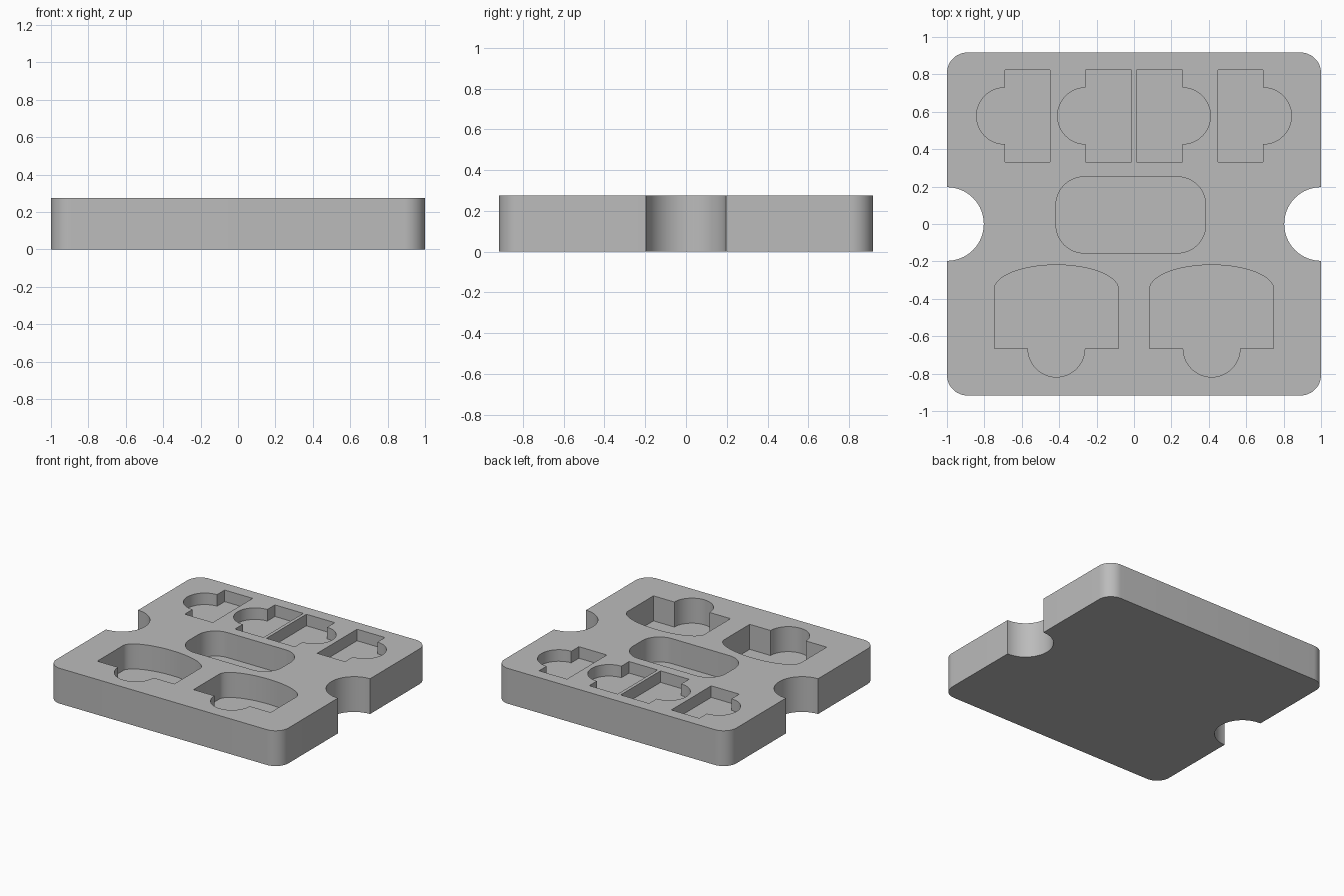
import bpy
import bmesh
from math import cos, sin, radians

cube = bpy.data.objects.get("Cube")
if cube:
    bpy.data.objects.remove(cube, do_unlink=True)

HEIGHT = 0.275
HALF_DEPTH = 0.917
SHALLOW, DEEP = 0.09, 0.195

grey = bpy.data.materials.new("plain grey")
grey.use_nodes = True
colour = (0.5, 0.5, 0.5, 1)
grey.diffuse_color = colour
grey.node_tree.nodes["Principled BSDF"].inputs["Base Color"].default_value = colour


def arc(cx, cy, rx, ry, start, end, steps=24):
    """Points along an elliptical arc, angles in degrees."""
    angles = [radians(start + (end - start) * i / steps) for i in range(steps + 1)]
    return [(cx + rx * cos(a), cy + ry * sin(a)) for a in angles]


def rounded_box(x0, x1, y0, y1, r):
    corners = [(x1 - r, y1 - r, 0), (x0 + r, y1 - r, 90),
               (x0 + r, y0 + r, 180), (x1 - r, y0 + r, 270)]
    return [p for cx, cy, a in corners for p in arc(cx, cy, r, r, a, a + 90, 12)]


def add_prism(bm, outline, z0, z1):
    """Extrude a closed outline between two heights."""
    face = bm.faces.new([bm.verts.new((x, y, z0)) for x, y in outline])
    grown = bmesh.ops.extrude_face_region(bm, geom=[face])["geom"]
    verts = [g for g in grown if isinstance(g, bmesh.types.BMVert)]
    bmesh.ops.translate(bm, verts=verts, vec=(0, 0, z1 - z0))


def finish(bm, name):
    bmesh.ops.recalc_face_normals(bm, faces=bm.faces)
    mesh = bpy.data.meshes.new(name)
    bm.to_mesh(mesh)
    bm.free()
    mesh.materials.append(grey)
    obj = bpy.data.objects.new(name, mesh)
    bpy.context.collection.objects.link(obj)
    return obj


# Tray block with rounded corners and a round finger grip in each side
half = (arc(1, 0, 0.197, 0.197, 270, 90, 32)
        + arc(0.89, HALF_DEPTH - 0.11, 0.11, 0.11, 0, 90, 12))
quarter_start = arc(0.89, 0.11 - HALF_DEPTH, 0.11, 0.11, 270, 360, 12)
right_side = quarter_start + half
left_side = [(-x, -y) for x, y in right_side]
bm = bmesh.new()
add_prism(bm, right_side + left_side, 0, HEIGHT)
tray = finish(bm, "tray")

# Pocket cutters
bm = bmesh.new()


def add_pocket(outline, depth):
    add_prism(bm, outline, HEIGHT - depth, HEIGHT + 0.1)


for side in (1, -1):
    # Shallow pockets: a rectangle with a half-round bulge facing outward
    for inner, outer in ((0.013, 0.258), (0.45, 0.691)):
        shape = ([(inner, 0.332), (outer, 0.332)]
                 + arc(outer, 0.578, 0.151, 0.151, -90, 90)
                 + [(outer, 0.823), (inner, 0.823)])
        add_pocket([(side * x, y) for x, y in shape], SHALLOW)
    # Deep pockets: an arched body with a half-round bulge at the front
    cx = 0.415
    shape = (arc(cx, -0.35, 0.332, 0.131, 0, 180, 40)
             + [(cx - 0.332, -0.666)]
             + arc(cx, -0.666, 0.152, 0.152, 180, 360)
             + [(cx + 0.332, -0.666)])
    add_pocket([(side * x, y) for x, y in shape], DEEP)

# Central pocket
add_pocket(rounded_box(-0.417, 0.383, -0.155, 0.252, 0.15), DEEP)
cutter = finish(bm, "pocket_cutter")
cutter.hide_render = True

# Cut the pockets and shade the curved walls smooth
bpy.ops.object.select_all(action="DESELECT")
tray.select_set(True)
bpy.context.view_layer.objects.active = tray
mod = tray.modifiers.new("pockets", "BOOLEAN")
mod.operation = "DIFFERENCE"
mod.solver = "EXACT"
mod.object = cutter
bpy.ops.object.modifier_apply(modifier=mod.name)
bpy.data.objects.remove(cutter, do_unlink=True)
bpy.ops.object.shade_smooth_by_angle(angle=radians(30))
